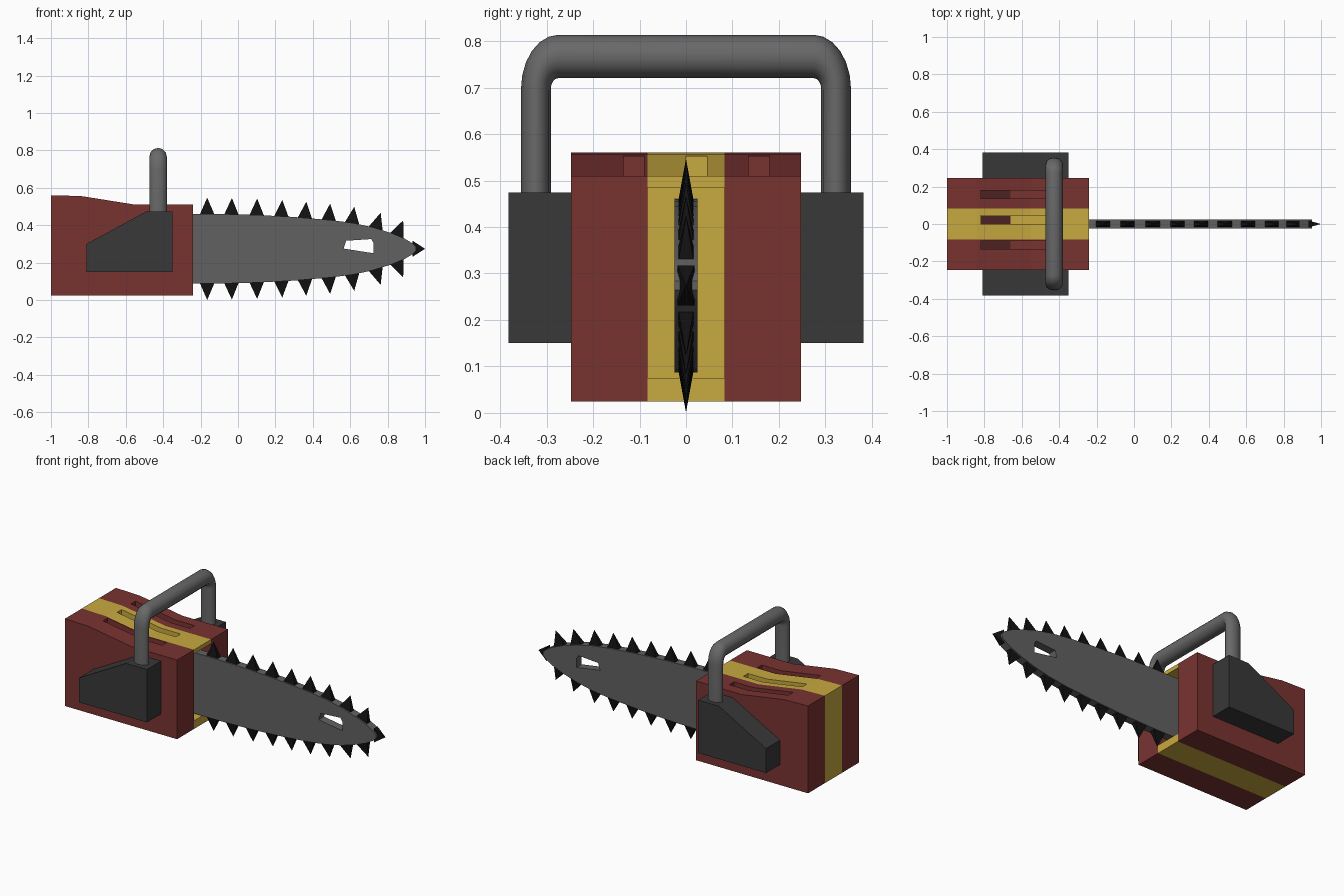
import bpy, bmesh, math
from mathutils import Vector

if "Cube" in bpy.data.objects:
    bpy.data.objects.remove(bpy.data.objects["Cube"])


def mat(name, r, g, b):
    m = bpy.data.materials.new(name)
    m.diffuse_color = (r, g, b, 1)
    m.use_nodes = True
    m.node_tree.nodes["Principled BSDF"].inputs["Base Color"].default_value = m.diffuse_color
    return m


RED = mat("red", .19, .033, .03)
DARK_RED = mat("dark_red", .075, .016, .016)
YELLOW = mat("yellow", .58, .40, .05)
DARK = mat("dark_grey", .04, .04, .04)
STEEL = mat("steel", .12, .12, .12)
HANDLE = mat("handle_grey", .14, .14, .14)
BLACK = mat("black", .006, .006, .006)


def finish(bm, name, material):
    bmesh.ops.recalc_face_normals(bm, faces=bm.faces)
    me = bpy.data.meshes.new(name)
    bm.to_mesh(me)
    bm.free()
    ob = bpy.data.objects.new(name, me)
    bpy.context.collection.objects.link(ob)
    if material:
        me.materials.append(material)
    return ob


def prism(name, profile, y0, y1, material=None):
    """Extrude an x-z profile from y0 to y1."""
    bm = bmesh.new()
    face = bm.faces.new([bm.verts.new((x, y0, z)) for x, z in profile])
    ext = bmesh.ops.extrude_face_region(bm, geom=[face])
    bmesh.ops.translate(bm, vec=(0, y1 - y0, 0),
                        verts=[v for v in ext["geom"] if isinstance(v, bmesh.types.BMVert)])
    return finish(bm, name, material)


def rect(x0, x1, z0, z1):
    return [(x0, z0), (x1, z0), (x1, z1), (x0, z1)]


def cut(ob, cutter):
    cutter.hide_render = True
    mod = ob.modifiers.new("cut", "BOOLEAN")
    mod.object, mod.operation, mod.solver = cutter, "DIFFERENCE", "EXACT"
    bpy.context.view_layer.objects.active = ob
    bpy.ops.object.modifier_apply(modifier=mod.name)
    bpy.data.objects.remove(cutter)


# Motor body: two red halves around a yellow centre band, each with a top vent
body = [(-1, .025), (-.24, .025), (-.24, .51), (-.55, .51), (-.84, .556), (-1, .56)]
sections = [("body_right", -.247, -.083, RED, -.135),
            ("body_band", -.083, .083, YELLOW, 0),
            ("body_left", .083, .247, RED, .135)]
for name, y0, y1, material, vy in sections:
    part = prism(name, body, y0, y1, material)
    cut(part, prism("vent_cutter", rect(-.82, -.42, .47, .7), vy, vy + .045))
    if name == "body_band":
        # Recess the blade slides into
        cut(part, prism("recess_cutter", rect(-.34, -.1, .075, .485), -.2, .2))
    prism("vent_liner", rect(-.818, -.66, .465, .474), vy + .001, vy + .044, DARK_RED)

# Side housings
housing = [(-.81, .15), (-.35, .15), (-.35, .474), (-.49, .474), (-.81, .30)]
prism("housing_right", housing, -.382, -.247, DARK)
prism("housing_left", housing, .247, .382, DARK)

# Handle: rounded arch of oval tube
R = .07
arch = [(-.468, .44)]
for i in range(7):
    a = math.pi - i * math.pi / 12
    arch.append((-.468 + R + R * math.cos(a), .767 - R + R * math.sin(a)))
arch += [(-y, z) for y, z in reversed(arch)]
cu = bpy.data.curves.new("handle", "CURVE")
cu.dimensions = "3D"
cu.bevel_depth, cu.bevel_resolution, cu.use_fill_caps = .0465, 4, True
sp = cu.splines.new("POLY")
sp.points.add(len(arch) - 1)
for p, (y, z) in zip(sp.points, arch):
    p.co = (-.427, y, z, 1)
handle = bpy.data.objects.new("handle", cu)
bpy.context.collection.objects.link(handle)
handle.scale.y = .69
cu.materials.append(HANDLE)
bpy.context.view_layer.objects.active = handle
handle.select_set(True)
bpy.ops.object.convert(target="MESH")
bpy.ops.object.shade_smooth_by_angle(angle=math.radians(50))

# Guide bar with a slotted tip
ZC = .274
half = [(-.335, .187), (-.1, .186), (.1, .181), (.3, .17), (.5, .153), (.62, .137),
        (.72, .115), (.82, .084), (.89, .055), (.935, .028), (.953, .01)]
bar = prism("guide_bar", [(x, ZC + h) for x, h in half] +
            [(x, ZC - h) for x, h in reversed(half)], -.025, .025, STEEL)
cut(bar, prism("hole_cutter", [(.565, .275), (.578, .317), (.712, .326),
                               (.725, .305), (.725, .25)], -.1, .1))

# Chain teeth: four-sided spikes standing on the bar edge
bm = bmesh.new()


def tooth(x, z, nx, nz, height):
    n, t = Vector((nx, 0, nz)), Vector((nz, 0, -nx))
    c = Vector((x, 0, z))
    base = [bm.verts.new(c - n * .012 + t * .043 * i + Vector((0, .018 * j, 0)))
            for i, j in ((-1, -1), (1, -1), (1, 1), (-1, 1))]
    apex = bm.verts.new(c + n * height)
    bm.faces.new(base)
    for i in range(4):
        bm.faces.new((base[i], base[(i + 1) % 4], apex))


for x in (-.165, -.035, .1, .232, .358, .485, .61, .737, .85):
    (x0, h0), (x1, h1) = next(s for s in zip(half, half[1:]) if s[0][0] <= x <= s[1][0])
    slope = (h1 - h0) / (x1 - x0)
    n = Vector((-slope, 1)).normalized()
    h = h0 + slope * (x - x0)
    for s in (1, -1):
        tooth(x, ZC + s * h, n.x, s * n.y, .087)
tooth(.945, ZC, 1, 0, .055)
finish(bm, "chain_teeth", BLACK)
